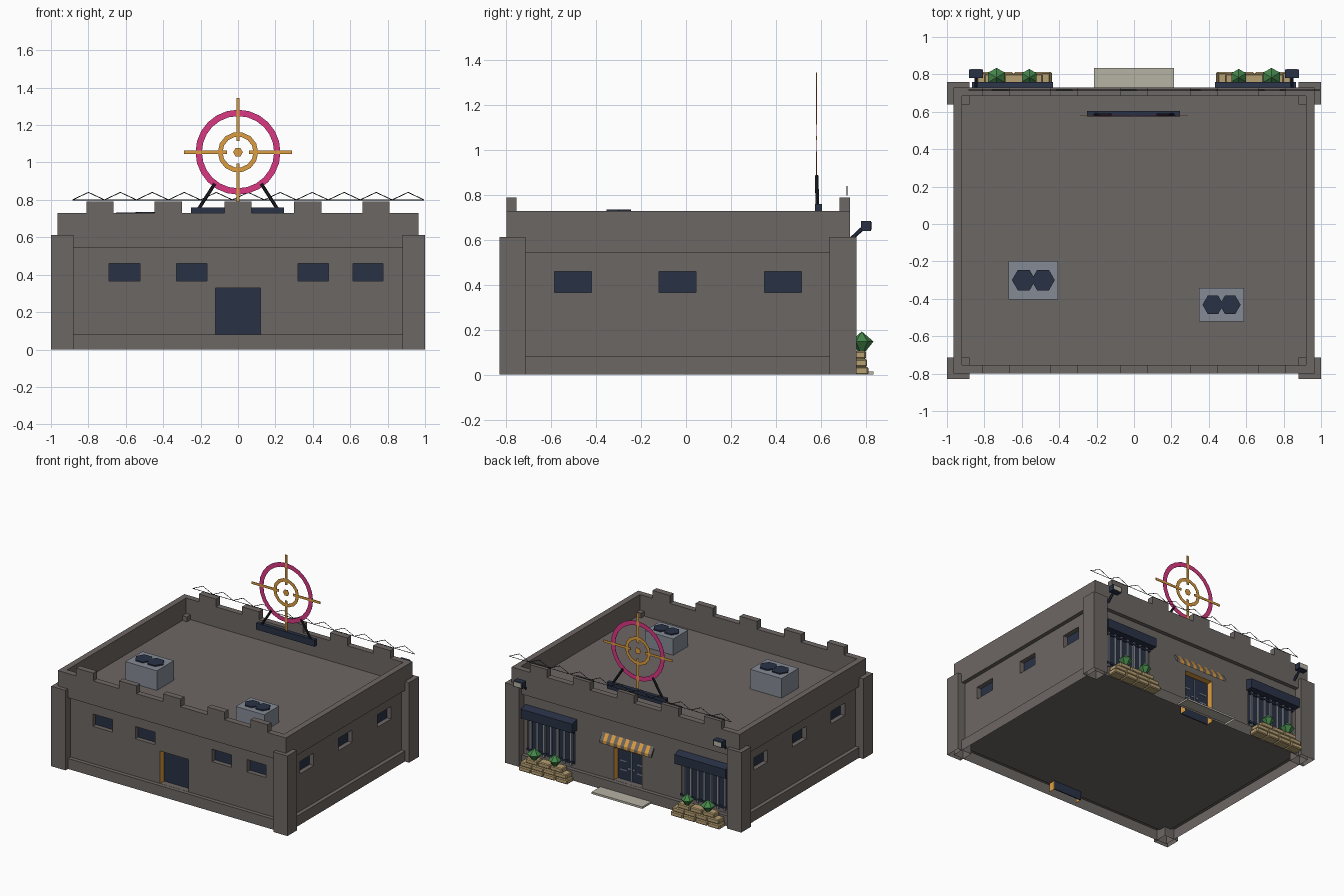
import bpy, bmesh
from math import pi, sin, cos
from mathutils import Vector, Matrix

cube = bpy.data.objects.get("Cube")
if cube:
    bpy.data.objects.remove(cube, do_unlink=True)


def material(name, *rgb):
    m = bpy.data.materials.new(name)
    m.use_nodes = True
    m.diffuse_color = (*rgb, 1)
    node = next(n for n in m.node_tree.nodes if n.type == "BSDF_PRINCIPLED")
    node.inputs["Base Color"].default_value = (*rgb, 1)
    return m


STONE = material("warm grey stone", .152, .136, .127)
NAVY = material("dark navy", .022, .031, .06)
PINK = material("hot pink", .7, .04, .23)
ORANGE = material("amber orange", .72, .34, .052)
SLATE = material("slate grey", .235, .26, .3)
SAND = material("sandbag tan", .47, .35, .17)
GREEN = material("leaf green", .06, .24, .07)
PALE = material("pale concrete", .47, .445, .37)
WIRE = material("black wire", .012, .013, .018)


def finish(name, mat, bm):
    bmesh.ops.recalc_face_normals(bm, faces=bm.faces)
    mesh = bpy.data.meshes.new(name)
    bm.to_mesh(mesh)
    bm.free()
    mesh.materials.append(mat)
    ob = bpy.data.objects.new(name, mesh)
    bpy.context.collection.objects.link(ob)
    return ob


def add_box(bm, xs, ys, zs):
    lo, hi = Vector(map(min, (xs, ys, zs))), Vector(map(max, (xs, ys, zs)))
    m = Matrix.Translation((lo + hi) / 2) @ Matrix.Diagonal((*(hi - lo), 1))
    bmesh.ops.create_cube(bm, size=1, matrix=m)


def boxes(name, mat, *parts, hollow=False):
    bm = bmesh.new()
    for p in parts:
        add_box(bm, *p)
    bmesh.ops.recalc_face_normals(bm, faces=bm.faces)
    if hollow:  # open underneath
        bm.normal_update()
        bmesh.ops.delete(bm, geom=[f for f in bm.faces if f.normal.z < -.9], context="FACES_ONLY")
    return finish(name, mat, bm)


def rods(name, mat, radius, pairs, sides=6, twist=0):
    bm = bmesh.new()
    for a, b in pairs:
        a, b = Vector(a), Vector(b)
        turn = (b - a).to_track_quat("Z", "Y").to_matrix().to_4x4() @ Matrix.Rotation(twist, 4, "Z")
        bmesh.ops.create_cone(bm, cap_ends=True, segments=sides, radius1=radius, radius2=radius,
                              depth=(b - a).length, matrix=Matrix.Translation((a + b) / 2) @ turn)
    return finish(name, mat, bm)


# Key wall planes: front, back, side; outer trim sits LIP beyond them
FRONT, BACK, SIDE, LIP, ROOF = -.77, .70, .935, .03, .575
OUT_F, OUT_B, OUT_S = FRONT - LIP, BACK + LIP, SIDE + LIP
THICK = .046
BASE, BAND, PARAPET = .08, .545, .73
DOOR = (-.12, .12)
WIN_Z = (.365, .46)
front_windows = [(-.69, -.525), (-.33, -.165), (.32, .485), (.615, .775)]
side_windows = [(-.585, -.42), (-.12, .045), (.35, .515)]
barred = [(s * .45, s * .85) for s in (-1, 1)]
DEEP = .04

# Walls with window and door recesses cut in
cuts, panes = [], []
for x in front_windows:
    cuts.append((x, (FRONT - .1, FRONT + DEEP), WIN_Z))
    panes.append((x, (FRONT + DEEP - .005, FRONT + DEEP + .003), WIN_Z))
for y in side_windows:
    for s in (-1, 1):
        cuts.append(((s * (SIDE - DEEP), s * (SIDE + .1)), y, WIN_Z))
        panes.append(((s * (SIDE - DEEP - .003), s * (SIDE - DEEP + .005)), y, WIN_Z))
for x in barred:
    cuts.append((x, (BACK - DEEP, BACK + .1), (.11, .40)))
    panes.append((x, (BACK - DEEP - .003, BACK - DEEP + .005), (.11, .40)))
for wall, out in ((FRONT, -1), (BACK, 1)):
    cuts.append((DOOR, (wall - out * .05, wall + out * .1), (BASE + .001, .33)))

walls = boxes("walls", STONE, ((-SIDE, SIDE), (FRONT, BACK), (BASE - .01, ROOF)))
cutter = boxes("wall_cutter", STONE, *cuts)
cutter.hide_render = True
mod = walls.modifiers.new("openings", "BOOLEAN")
mod.operation, mod.solver, mod.object = "DIFFERENCE", "EXACT", cutter
bpy.context.view_layer.objects.active = walls
bpy.ops.object.modifier_apply(modifier=mod.name)
bpy.data.objects.remove(cutter, do_unlink=True)
boxes("window_panes", NAVY, *panes)

# Hollow plinth and corner pillars, parapet ring and battlements
boxes("plinth", STONE, ((-OUT_S, OUT_S), (OUT_F, OUT_B), (0, BASE)), hollow=True)
band = (BAND, PARAPET)
boxes("parapet", STONE,
      ((-OUT_S, OUT_S), (OUT_F, OUT_F + THICK), band),
      ((-OUT_S, OUT_S), (OUT_B - THICK, OUT_B), band),
      *[((s * OUT_S, s * (OUT_S - THICK)), (OUT_F + THICK, OUT_B - THICK), band) for s in (-1, 1)])
boxes("corner_pillars", STONE,
      *[((s, s * .88), y, (0, .612)) for s in (-1, 1) for y in ((-.83, -.715), (.64, .76))], hollow=True)
boxes("battlements", STONE,
      *[((x - .073, x + .073), y, (PARAPET - .01, .79)) for x in (-.738, -.373, 0, .373, .738)
        for y in ((OUT_F, OUT_F + THICK), (OUT_B - THICK, OUT_B))])

# Doors with amber reveals, running down behind the plinth
for label, wall, out in (("front", FRONT, -1), ("back", BACK, 1)):
    inner = wall - out * .05
    height = (.004, .329)
    boxes(label + "_door", NAVY, (DOOR, (inner - .004, inner + .004), height))
    boxes(label + "_door_reveal", ORANGE,
          *[((s * .1205, s * .119), (inner, wall), height) for s in (-1, 1)],
          (DOOR, (inner, wall), (.3285, .3305)))
plate_y = (BACK - .047, BACK - .042)
boxes("back_door_fittings", SLATE,
      *[((s * .01, s * .03), plate_y, (.17, .18)) for s in (-1, 1)],
      *[((s * .045, s * .1), plate_y, (z, z + .009)) for s in (-1, 1) for z in (.15, .22)],
      ((-.003, .003), plate_y, (BASE, .32)))
boxes("door_step", PALE, ((-.215, .215), (OUT_B, .835), (0, .015)), hollow=True)

# Barred windows with hoods
bars = []
for x0, x1 in barred:
    for i in range(7):
        x = x0 + (x1 - x0) * (i + .5) / 7
        bars.append(((x - .008, x + .008), (.697, .711), (.10, .41)))
boxes("window_bars", SLATE, *bars)
boxes("window_rails", NAVY, *[(x, (.7, .715), (z, z + .014)) for x in barred for z in (.12, .35)])
for s, label in ((1, "left"), (-1, "right")):
    hood = boxes(label + "_window_hood", NAVY, ((s * .433, s * .867), (BACK - .02, .758), (.375, .465)))
    for v in hood.data.vertices:
        if v.co.y > BACK and v.co.z > .4:
            v.co.z -= .02

# Striped awning: slanted strips with a hanging front
bm = bmesh.new()
STRIPS = 15
for i in range(STRIPS):
    xs = [-.22 + .44 * (i + k) / STRIPS for k in (0, 1)]
    rows = [[bm.verts.new((x, y, z)) for x in xs]
            for y, z in ((BACK - .005, .43), (.731, .375), (.731, .35), (BACK - .005, .41))]
    for a, b in zip(rows, rows[1:]):
        bm.faces.new((a[0], a[1], b[1], b[0])).material_index = i % 2
    if i in (0, STRIPS - 1):
        bm.faces.new([r[int(i > 0)] for r in rows])
awning = finish("striped_awning", STONE, bm)
awning.data.materials.append(ORANGE)

# Sandbag walls, shrubs and flood lamps
for s, label in ((1, "left"), (-1, "right")):
    bm = bmesh.new()
    w = .418 / 4
    for row, count in enumerate((4, 4, 3)):
        for i in range(count):
            mid = .644 + (i - (count - 1) / 2) * w * (1 if row != 1 else .93)
            add_box(bm, (s * (mid - w * .48), s * (mid + w * .48)),
                    (.735, .812 - row * .005), (row * .035, row * .035 + .035))
    bmesh.ops.bevel(bm, geom=bm.edges[:], offset=.006, segments=1, affect="EDGES")
    finish(label + "_sandbags", SAND, bm)
    bm = bmesh.new()
    for x, r in ((.735, .052), (.56, .046)):
        for z, top, bottom in ((.125, r, r * .3), (.17, 0, r)):
            bmesh.ops.create_cone(bm, cap_ends=True, segments=6, radius1=bottom, radius2=top,
                                  depth=.045, matrix=Matrix.Translation((s * x, .783, z)))
    finish(label + "_shrubs", GREEN, bm)
    x = s * .845
    rods(label + "_lamp_arm", NAVY, .009, [((x, .715, .585), (x, .79, .655))])
    boxes(label + "_lamp", NAVY, ((x - .038, x + .038), (.78, .825), (.64, .685)))
    boxes(label + "_lamp_face", PALE, ((x - .03, x + .03), (.824, .828), (.646, .679)))

# Rooftop cooling units with paired hexagonal fans
for label, cx, cy, w, d, top, r in (("large", -.538, -.3, .265, .205, .725, .063),
                                    ("small", .468, -.432, .24, .18, .7, .056)):
    boxes(label + "_cooling_unit", SLATE,
          ((cx - w / 2, cx + w / 2), (cy - d / 2, cy + d / 2), (ROOF - .005, top)))
    for s, side in ((-1, "right"), (1, "left")):
        x = cx + s * r * .82
        rods(label + "_cooling_fan_" + side, NAVY, r,
             [((x, cy, top - .002), (x, cy, top + .009 + s * .0005))], twist=pi / 6)

# Wire along the back battlements
STEP = .1709
points = [(-.885 + STEP * i / 2, .717, .80 + .04 * (i % 2)) for i in range(23)]
rods("zigzag_wire", WIRE, .0022,
     list(zip(points, points[1:])) + [(points[0], points[-1])], sides=4)

# Round target sign cut from thin sheet, on its stand
SIGN_Y, SIGN_Z = .582, 1.055


def flat_ring(name, mat, outer, inner, sides):
    bm = bmesh.new()
    loops = [[bm.verts.new((r * cos(2 * pi * i / sides), SIGN_Y, SIGN_Z + r * sin(2 * pi * i / sides)))
              for i in range(sides)] for r in (outer, inner) if r]
    if inner:
        a, b = loops
        for i in range(sides):
            j = (i + 1) % sides
            bm.faces.new((a[i], a[j], b[j], b[i]))
    else:
        bm.faces.new(loops[0])
    ob = finish(name, mat, bm)
    solid = ob.modifiers.new("thickness", "SOLIDIFY")
    solid.thickness, solid.offset = .002, 0


flat_ring("sign_outer_ring", PINK, .227, .193, 24)
flat_ring("sign_inner_ring", ORANGE, .108, .083, 14)
flat_ring("sign_centre", ORANGE, .026, 0, 6)
slab = (SIGN_Y - .002, SIGN_Y + .002)
boxes("sign_crosshair", ORANGE,
      *[((s * .06, s * .29), slab, (SIGN_Z - .009, SIGN_Z + .009)) for s in (-1, 1)],
      *[((-.009, .009), slab, (SIGN_Z + s * .06, SIGN_Z + s * .29)) for s in (-1, 1)])
boxes("sign_base", NAVY, ((-.25, .247), (.575, .605), (.71, .76)))
rods("sign_legs", WIRE, .009,
     [((s * .215, .585, .745), (s * .125, SIGN_Y, .885)) for s in (-1, 1)])
